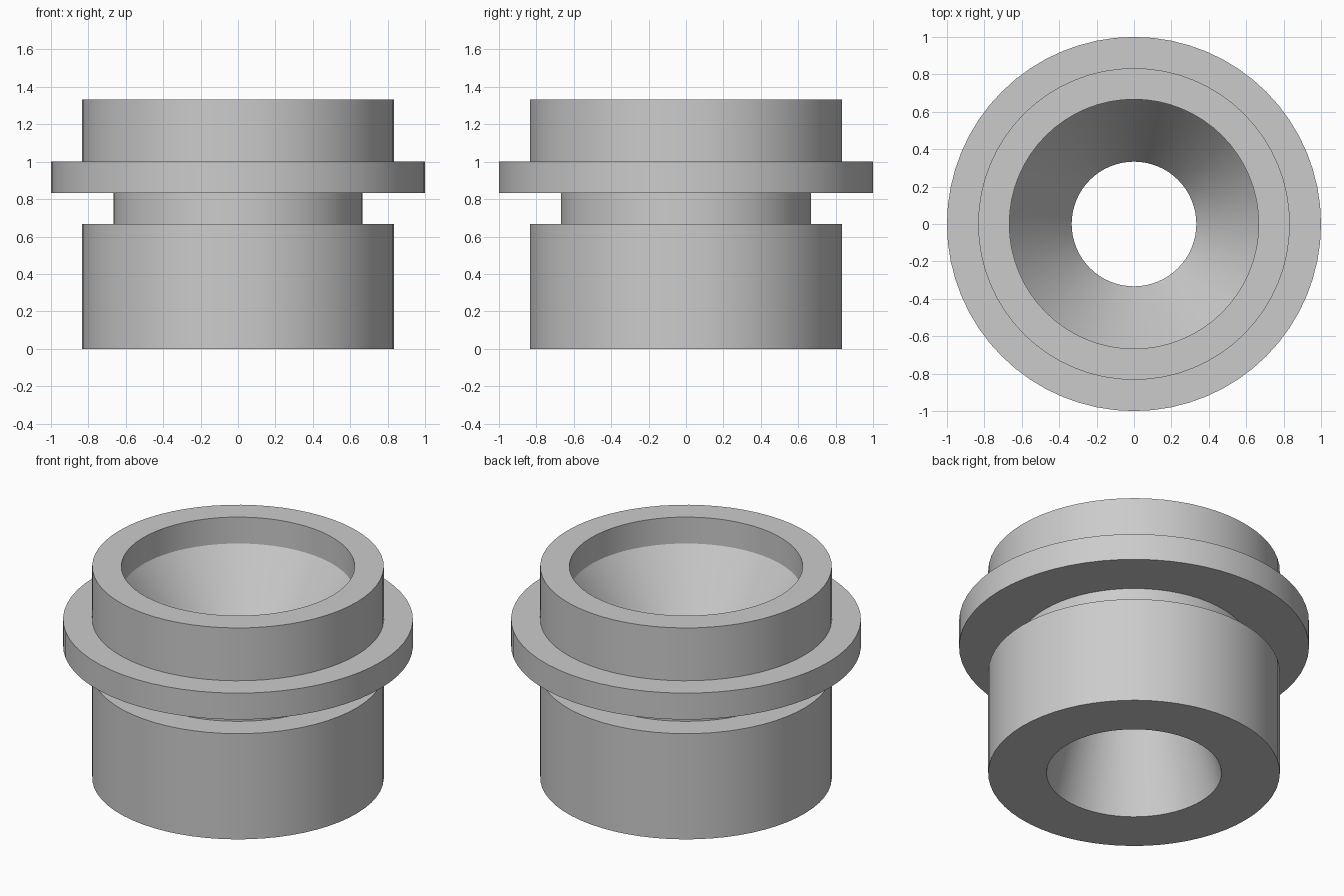
import bpy, bmesh, math

if "Cube" in bpy.data.objects:
    bpy.data.objects.remove(bpy.data.objects["Cube"])

SEGMENTS = 64
U = 1 / 6  # the part is laid out on a sixth-unit module

# Closed cross-section (radius, height): outside going up, then bore going down
profile = [
    (3, 0), (5, 0), (5, 4),      # base barrel
    (4, 4), (4, 5),              # groove
    (6, 5), (6, 6),              # flange
    (5, 6), (5, 8),              # upper collar
    (4, 8), (4, 7),              # counterbore
    (2, 4),                      # funnel down to the throat, flaring to the base
]

# Lathe the cross-section around z
bm = bmesh.new()
rings = []
for i in range(SEGMENTS):
    a = 2 * math.pi * i / SEGMENTS
    rings.append([bm.verts.new((r * U * math.cos(a), r * U * math.sin(a), z * U))
                  for r, z in profile])
n = len(profile)
for i in range(SEGMENTS):
    here, there = rings[i], rings[(i + 1) % SEGMENTS]
    for j in range(n):
        k = (j + 1) % n
        bm.faces.new((here[j], there[j], there[k], here[k]))
bmesh.ops.recalc_face_normals(bm, faces=bm.faces)

mesh = bpy.data.meshes.new("flanged_bushing")
bm.to_mesh(mesh)
bm.free()
bushing = bpy.data.objects.new("flanged_bushing", mesh)
bpy.context.collection.objects.link(bushing)

# Smooth walls with crisp rims
bpy.context.view_layer.objects.active = bushing
bushing.select_set(True)
bpy.ops.object.shade_smooth_by_angle(angle=math.radians(25))
